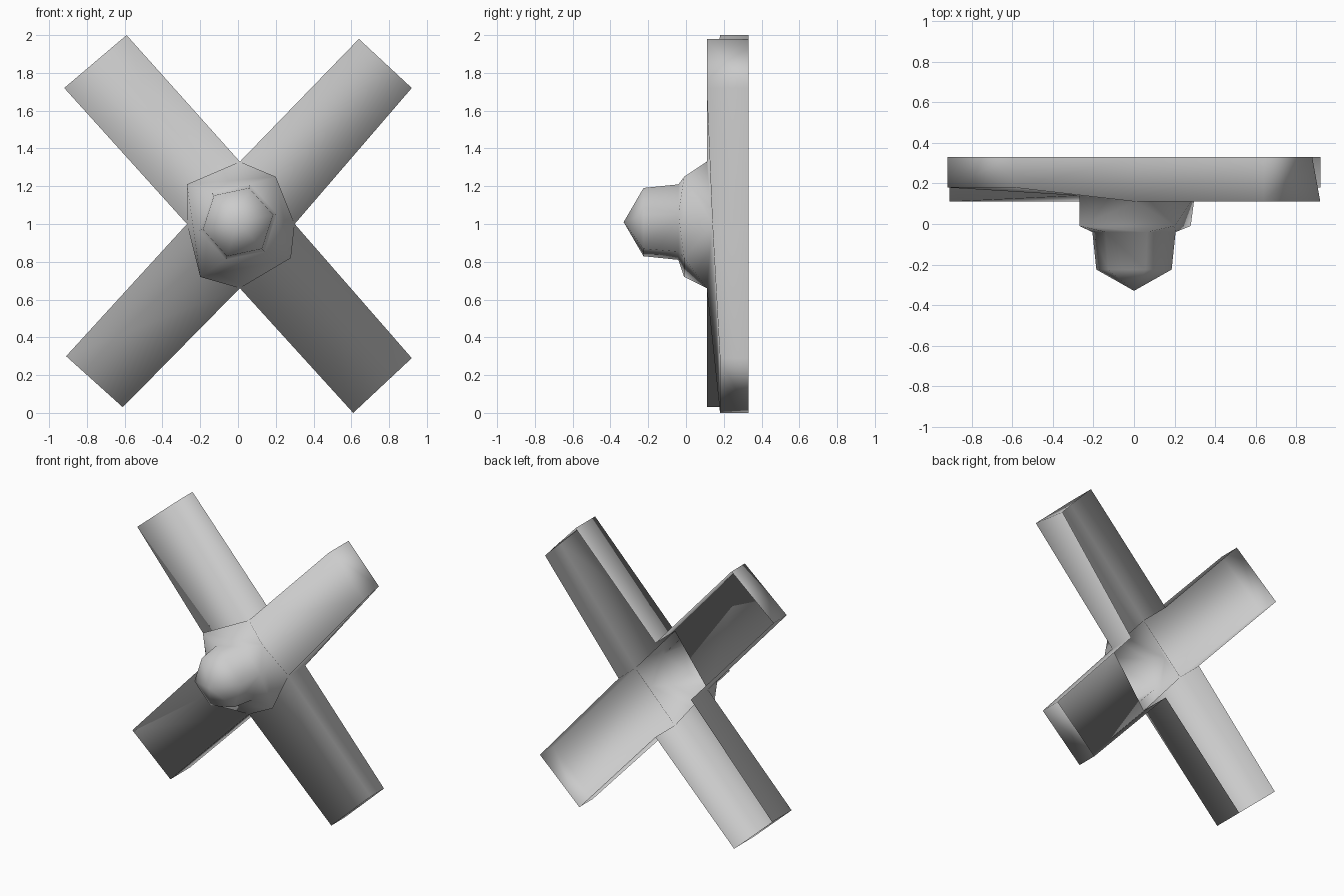
import bpy, bmesh, math

old = bpy.data.objects.get("Cube")
if old:
    bpy.data.objects.remove(old, do_unlink=True)

grey = bpy.data.materials.new("plain_grey")
grey.use_nodes = True
colour = (0.6, 0.6, 0.6, 1)
grey.diffuse_color = colour
grey.node_tree.nodes["Principled BSDF"].inputs["Base Color"].default_value = colour

BACK = 0.33
CENTRE = 1.01
bm = bmesh.new()


def vert(x, y, z):
    return bm.verts.new((x, y, z))


def polygon(sides, radius, y, phase):
    """Regular ring of vertices round the hub axis."""
    angles = [math.radians(phase - 360 * i / sides) for i in range(sides)]
    return [vert(radius * math.cos(a), y, CENTRE + radius * math.sin(a)) for a in angles]


def ring_edges(ring):
    """Edges of a closed ring, made where they are missing."""
    pairs = zip(ring, ring[1:] + ring[:1])
    return [bm.edges.get(p) or bm.edges.new(p) for p in pairs]


def bridge(a, b):
    bmesh.ops.bridge_loops(bm, edges=ring_edges(a) + ring_edges(b))


# Notches between the blades: top, right-hand, bottom, left-hand
notches = [(0.01, 0.11, 1.33), (0.30, 0.14, 1.0), (0.01, 0.11, 0.66), (-0.27, 0.14, 1.0)]
notch_front = [vert(*p) for p in notches]
notch_back = [vert(x, BACK, z) for x, y, z in notches]

# Blade tips, clockwise: front depth and two corners, with the back corners' inset
tips = [(0.11, (0.64, 1.98), (0.92, 1.72), 0.04),
        (0.18, (0.92, 0.29), (0.61, 0.0), 0),
        (0.11, (-0.61, 0.03), (-0.91, 0.30), 0),
        (0.18, (-0.92, 1.72), (-0.59, 2.0), 0)]

# Plate corners, one in front of each blade root
plate = [vert(x, -0.01, z) for x, z in
         [(0.20, 1.25), (0.28, 0.82), (-0.20, 0.72), (-0.27, 1.21)]]

for i, (front, (x1, z1), (x2, z2), inset) in enumerate(tips):
    j = (i + 1) % 4
    f1, f2 = vert(x1, front, z1), vert(x2, front, z2)
    b1, b2 = vert(x1, BACK, z1), vert(x2 - inset, BACK, z2)
    # Open-backed blade: front sheet, two side walls and the end wall
    for face in ((notch_front[i], f1, f2, notch_front[j]),
                 (notch_front[i], notch_back[i], b1, f1),
                 (f1, b1, b2, f2),
                 (f2, b2, notch_back[j], notch_front[j]),
                 # Hub plate sides, flaring over the blade root
                 (notch_front[i], notch_front[j], plate[i]),
                 (notch_front[j], plate[j], plate[i])):
        bm.faces.new(face)

# Hollow nose growing out of the plate
root = polygon(6, 0.21, -0.04, 72)
shoulder = polygon(6, 0.19, -0.225, 72)
bridge(plate, root)
bridge(root, shoulder)
apex = vert(0, -0.33, CENTRE)
for a, b in zip(shoulder, shoulder[1:] + shoulder[:1]):
    bm.faces.new((a, b, apex))

bmesh.ops.recalc_face_normals(bm, faces=bm.faces)
for f in bm.faces:
    f.smooth = True
mesh = bpy.data.meshes.new("propeller_shell")
bm.to_mesh(mesh)
bm.free()
mesh.materials.append(grey)
shell = bpy.data.objects.new("propeller_shell", mesh)
bpy.context.collection.objects.link(shell)
